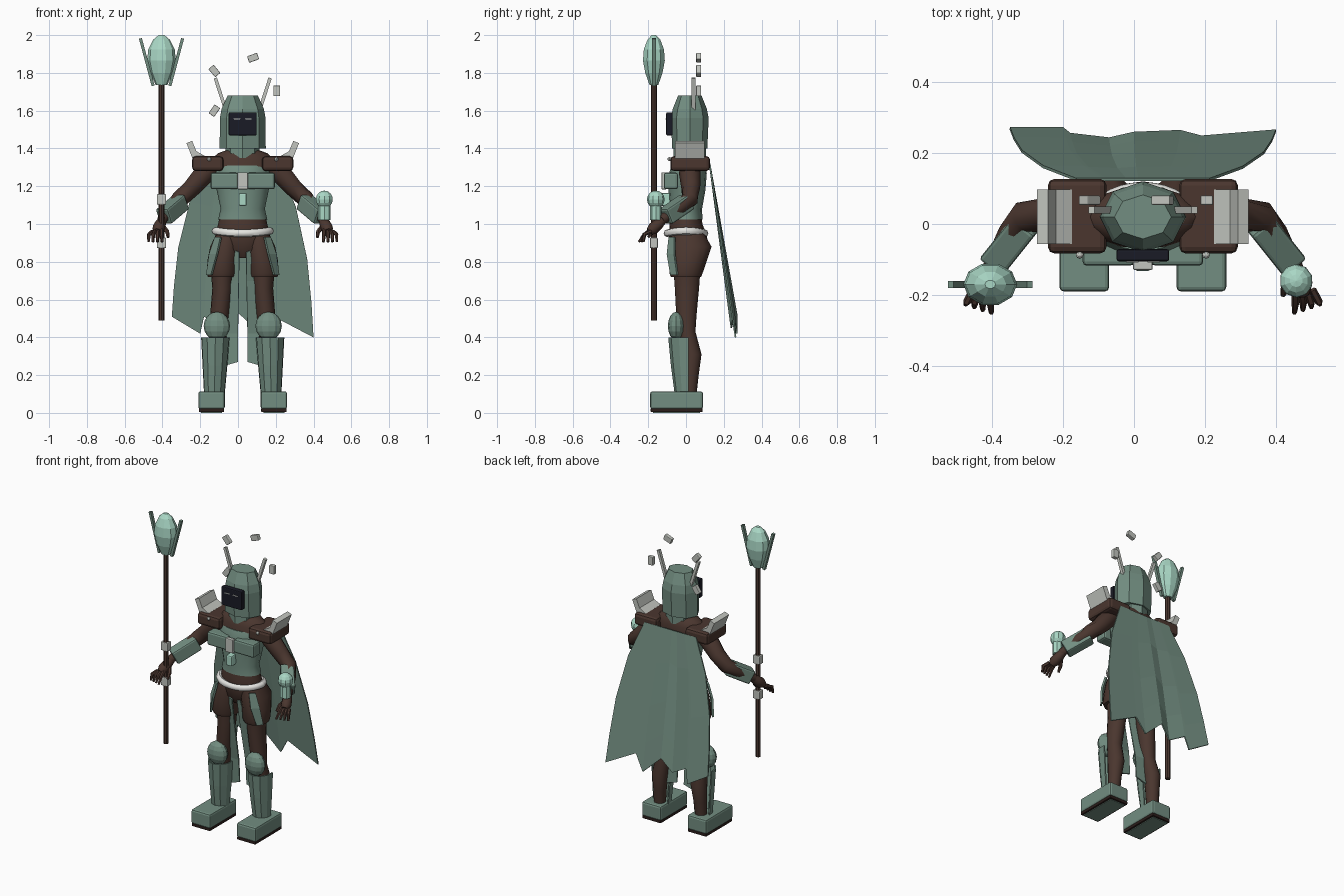
import bpy, bmesh, math
from mathutils import Vector, Matrix, Quaternion

if "Cube" in bpy.data.objects:
    bpy.data.objects.remove(bpy.data.objects["Cube"])

CX = 0.025  # middle of the body


def material(name, rgb):
    m = bpy.data.materials.new(name)
    m.use_nodes = True
    m.diffuse_color = (*rgb, 1)
    m.node_tree.nodes["Principled BSDF"].inputs["Base Color"].default_value = (*rgb, 1)
    return m


GREEN = material("sage green", (0.17, 0.27, 0.22))
BROWN = material("dark brown", (0.069, 0.037, 0.028))
GREY = material("light grey", (0.54, 0.56, 0.52))
WHITE = material("off white", (0.78, 0.78, 0.75))
MINT = material("pale mint", (0.40, 0.68, 0.56))
BLACK = material("visor black", (0.010, 0.011, 0.019))
SOLE = material("sole brown", (0.025, 0.013, 0.011))


def finish(name, bm, mat, smooth=False, bevel=0, thick=0):
    bmesh.ops.recalc_face_normals(bm, faces=bm.faces)
    mesh = bpy.data.meshes.new(name)
    bm.to_mesh(mesh)
    bm.free()
    mesh.materials.append(mat)
    ob = bpy.data.objects.new(name, mesh)
    bpy.context.collection.objects.link(ob)
    if thick:
        mod = ob.modifiers.new("thickness", 'SOLIDIFY')
        mod.thickness, mod.offset = thick, 0
    if bevel:
        mod = ob.modifiers.new("bevel", 'BEVEL')
        mod.width, mod.segments = bevel, 2
    if smooth:
        bpy.ops.object.select_all(action='DESELECT')
        ob.select_set(True)
        bpy.context.view_layer.objects.active = ob
        bpy.ops.object.shade_smooth_by_angle(angle=math.radians(45))
    return ob


def box(name, loc, size, mat, rot=None, bevel=0.0):
    bm = bmesh.new()
    bmesh.ops.create_cube(bm, size=1)
    bm.transform(Matrix.LocRotScale(Vector(loc), rot or Quaternion(), Vector(size)))
    return finish(name, bm, mat, bevel=bevel)


def ball(name, loc, radii, mat, u=12, v=8, smooth=False):
    bm = bmesh.new()
    bmesh.ops.create_uvsphere(bm, u_segments=u, v_segments=v, radius=1)
    bm.transform(Matrix.LocRotScale(Vector(loc), None, Vector(radii)))
    return finish(name, bm, mat, smooth)


def skin(bm, rings, closed=True):
    rows = [[bm.verts.new(p) for p in ring] for ring in rings]
    n = len(rows[0])
    for a, b in zip(rows, rows[1:]):
        for i in range(n if closed else n - 1):
            j = (i + 1) % n
            bm.faces.new((a[i], a[j], b[j], b[i]))
    if closed:
        bm.faces.new(rows[0])
        bm.faces.new(rows[-1])


def loft(name, rings, mat, n=16, smooth=True, arc=None, thick=0):
    """Stacked level ellipses (x, y, z, rx, ry); arc leaves an open shell facing front."""
    bm, pts = bmesh.new(), []
    for x, y, z, rx, ry in rings:
        if arc:
            angles = [math.radians(-90 + arc * (i / (n - 1) - 0.5)) for i in range(n)]
        else:
            angles = [2 * math.pi * i / n for i in range(n)]
        pts.append([(x + rx * math.cos(a), y + ry * math.sin(a), z) for a in angles])
    skin(bm, pts, closed=not arc)
    return finish(name, bm, mat, smooth, thick=thick)


def tube(name, path, mat, n=10, smooth=True):
    """Round tube through (x, y, z, radius) points."""
    c = [Vector(p[:3]) for p in path]
    bm, rings = bmesh.new(), []
    for i, p in enumerate(path):
        q = (c[min(i + 1, len(c) - 1)] - c[max(i - 1, 0)]).to_track_quat('Z', 'Y')
        rings.append([c[i] + q @ Vector((math.cos(t), math.sin(t), 0)) * p[3]
                      for t in (2 * math.pi * k / n for k in range(n))])
    skin(bm, rings)
    return finish(name, bm, mat, smooth)


def tilt(deg):
    return Quaternion((0, 1, 0), math.radians(deg))


# Torso, armour vest and neck
loft("hips", [(CX, 0.01, 0.82, 0.06, 0.06), (CX, 0.02, 0.87, 0.15, 0.10), (CX, 0.01, 0.94, 0.145, 0.1),
              (CX, 0, 1.0, 0.13, 0.087), (CX, 0, 1.05, 0.12, 0.08)], BROWN)
loft("vest", [(CX, 0, 1.025, 0.13, 0.087), (CX, 0, 1.08, 0.117, 0.085), (CX, 0.005, 1.18, 0.138, 0.098),
              (CX, 0.01, 1.27, 0.15, 0.1), (CX, 0.015, 1.31, 0.14, 0.09)], GREEN)
loft("upper_chest", [(CX, 0.015, 1.28, 0.16, 0.09), (CX, 0.02, 1.34, 0.17, 0.085),
                     (CX, 0.02, 1.375, 0.13, 0.07), (CX, 0.02, 1.40, 0.06, 0.05)], BROWN)
box("chest_clasp", (CX, -0.117, 1.228), (0.055, 0.025, 0.09), GREY, bevel=0.004)
box("chest_pendant", (CX, -0.108, 1.13), (0.042, 0.05, 0.068), MINT, bevel=0.008)
bm = bmesh.new()
skin(bm, [[(CX + (0.145 + 0.02 * math.cos(b)) * math.cos(a),
            (0.1 + 0.018 * math.cos(b)) * math.sin(a),
            0.957 + 0.006 * math.cos(2 * a) + 0.02 * math.sin(b))
           for b in (math.tau * k / 8 for k in range(8))]
          for a in (math.tau * i / 32 for i in range(33))])
finish("belt", bm, WHITE, True)

# Helmet, visor and antennae
loft("helmet_collar", [(CX, 0.02, 1.35, 0.09, 0.085), (CX, 0.02, 1.41, 0.09, 0.085)], GREEN, 8, False)
loft("helmet", [(CX, 0.02, 1.40, 0.122, 0.093), (CX, 0.02, 1.56, 0.121, 0.1),
                (CX, 0.02, 1.61, 0.112, 0.09), (CX, 0.02, 1.68, 0.08, 0.062)], GREEN, 8, False)
box("visor", (CX, -0.088, 1.53), (0.148, 0.034, 0.122), BLACK, bevel=0.006)
for s in (-1, 1):
    box("visor_eye", (CX + s * 0.03, -0.106, 1.556), (0.035, 0.004, 0.005), GREY, tilt(s * 4))
    box("antenna", (CX + s * 0.118, 0.04, 1.69), (0.018, 0.02, 0.175), GREY, tilt(s * 18))
for x, z, a in ((0.08, 1.88, 70), (-0.125, 1.81, -40), (0.205, 1.705, 0), (-0.125, 1.60, 35)):
    box("floating_block", (x, 0.067, z), (0.036, 0.026, 0.056), GREY, tilt(a), 0.004)

for s in (-1, 1):
    def P(x, y, z, *r):
        return (CX + s * x, y, z, *r)

    # Shoulders and chest plates
    box("shoulder_guard", P(0.185, 0.022, 1.32), (0.165, 0.21, 0.078), BROWN, bevel=0.018)
    ball("shoulder_stud", P(0.178, -0.087, 1.343), (0.011,) * 3, GREY, 8, 6)
    bm = bmesh.new()
    outline = ((0.2, 1.36), (0.245, 1.385), (0.268, 1.44), (0.298, 1.428), (0.265, 1.345), (0.215, 1.34))
    skin(bm, [[P(x, y, z) for x, z in outline] for y in (-0.057, 0.097)])
    finish("shoulder_pad", bm, GREY)
    box("chest_plate", P(0.097, -0.08, 1.228), (0.146, 0.075, 0.088), GREEN, bevel=0.012)

    # Arm, gauntlet and hand
    tube("arm", [P(0.14, 0.02, 1.32, 0.045), P(0.2, 0.02, 1.27, 0.058), P(0.27, 0.025, 1.19, 0.05),
                 P(0.335, 0.02, 1.13, 0.045), P(0.37, -0.03, 1.09, 0.04), P(0.43, -0.13, 1.02, 0.025)], BROWN)
    way = Vector((s * 0.1, -0.125, -0.085))
    box("gauntlet", P(0.372, -0.052, 1.078), (0.082, 0.088, 0.17), GREEN, way.to_track_quat('Z', 'Y'), 0.01)
    tube("palm", [P(0.42, -0.115, 1.03, 0.022), P(0.435, -0.145, 1.0, 0.03),
                  P(0.447, -0.175, 0.975, 0.033), P(0.452, -0.195, 0.96, 0.02)], BROWN, 8)
    for i in range(4):
        x = 0.43 + i * 0.016
        tube("finger", [P(x, -0.185, 0.972 - i * 0.004, 0.011), P(x + i * 0.006, -0.22, 0.945, 0.011),
                        P(x + i * 0.008 - 0.003, -0.25 + i * 0.008, 0.905, 0.007)], BROWN, 6)
    tube("thumb", [P(0.425, -0.14, 0.99, 0.013), P(0.4, -0.175, 0.96, 0.012),
                   P(0.395, -0.2, 0.93, 0.008)], BROWN, 6)

    # Leg with shorts, knee pad, greave and boot
    loft("shorts_leg", [P(0.08, 0.01, 0.95, 0.06, 0.085), P(0.09, 0.022, 0.88, 0.082, 0.113),
                        P(0.103, 0.012, 0.81, 0.083, 0.1), P(0.11, 0, 0.74, 0.081, 0.088),
                        P(0.11, 0, 0.72, 0.074, 0.08)], BROWN)
    loft("leg", [P(0.11, 0.005, 0.74, 0.058, 0.07), P(0.108, 0.005, 0.66, 0.053, 0.064),
                 P(0.122, 0.002, 0.52, 0.05, 0.054), P(0.13, 0.005, 0.43, 0.044, 0.045),
                 P(0.14, 0.03, 0.31, 0.05, 0.052), P(0.146, 0.025, 0.2, 0.04, 0.042),
                 P(0.15, 0.02, 0.1, 0.036, 0.036)], BROWN)
    ball("knee_pad", P(0.137, -0.052, 0.46), (0.07, 0.044, 0.075), GREEN)
    loft("greave", [P(0.145, -0.005, 0.40, 0.073, 0.085), P(0.147, -0.002, 0.25, 0.063, 0.074),
                    P(0.15, 0, 0.10, 0.052, 0.056)], GREEN, 7, False, 205, 0.008)
    box("boot", P(0.165, -0.05, 0.067), (0.14, 0.28, 0.094), GREEN, bevel=0.012)
    box("boot_sole", P(0.165, -0.05, 0.014), (0.134, 0.274, 0.02), SOLE, bevel=0.004)
    box("boot_tread", P(0.165, -0.05, 0.003), (0.11, 0.25, 0.006), GREEN)

    # Hanging cloth between the legs and hip strips
    bm = bmesh.new()
    skin(bm, [[P(0.018, -0.07, 0.85), P(0.04, -0.07, 0.86)], [P(0.02, -0.045, 0.7), P(0.06, -0.03, 0.7)],
              [P(0.025, 0.01, 0.42), P(0.11, 0.015, 0.42)], [P(0.025, 0.02, 0.27), P(0.112, 0.02, 0.245)]], False)
    finish("front_cloth", bm, GREEN, thick=0.008)
    bm = bmesh.new()
    skin(bm, [[P(0.115, -0.088, 0.93), P(0.145, -0.06, 0.93)], [P(0.135, -0.098, 0.84), P(0.175, -0.06, 0.84)],
              [P(0.165, -0.08, 0.73), P(0.19, -0.045, 0.73)]], False)
    finish("hip_strip", bm, GREEN, thick=0.012)

# Cape with a ragged hem
hem = ((-0.35, 0.51), (-0.2, 0.42), (-0.18, 0.51), (-0.07, 0.45), (0, 0.53), (0.13, 0.41), (0.19, 0.51), (0.4, 0.40))
bm, rows = bmesh.new(), []
for t, width in ((0, 0.5), (0.25, 0.75), (0.55, 0.91), (0.8, 0.97), (1, 1)):
    row = []
    for i, (x, z) in enumerate(hem):
        u = (x - CX) / 0.375
        wave = 0.012 * math.sin(i * 1.7) * t
        back = 0.125 + 0.125 * t + wave + 0.02 * u * u * t
        row.append((CX + (x - CX) * width, back, 1.32 + (z - 1.32) * t))
    rows.append(row)
skin(bm, rows, False)
finish("cape", bm, GREEN, thick=0.008)

# Staff in the right hand
SX, SY = -0.405, -0.17
tube("staff_shaft", [(SX, SY, 0.49, 0.016), (SX, SY, 1.76, 0.016)], BROWN, 8, False)
for z in (0.9, 1.13):
    box("staff_grip", (SX, SY, z), (0.05, 0.042, 0.056), GREY, bevel=0.006)
loft("staff_crystal", [(SX, SY, z, r, r * 0.8) for z, r in
                       ((1.735, 0.03), (1.8, 0.06), (1.865, 0.076), (1.925, 0.07), (1.975, 0.045), (2.0, 0.015))],
     MINT, 10, False)
for s in (-1, 1):
    box("staff_prong", (SX + s * 0.078, SY, 1.857), (0.016, 0.02, 0.26), GREEN, tilt(s * 15))

# Glowing orb on the left wrist
loft("wrist_lamp", [(0.457, -0.16, 1.02, 0.034, 0.03), (0.457, -0.16, 1.12, 0.034, 0.03)], MINT, 8, False)
ball("wrist_orb", (0.457, -0.16, 1.13), (0.047,) * 3, MINT, 10, 8)
